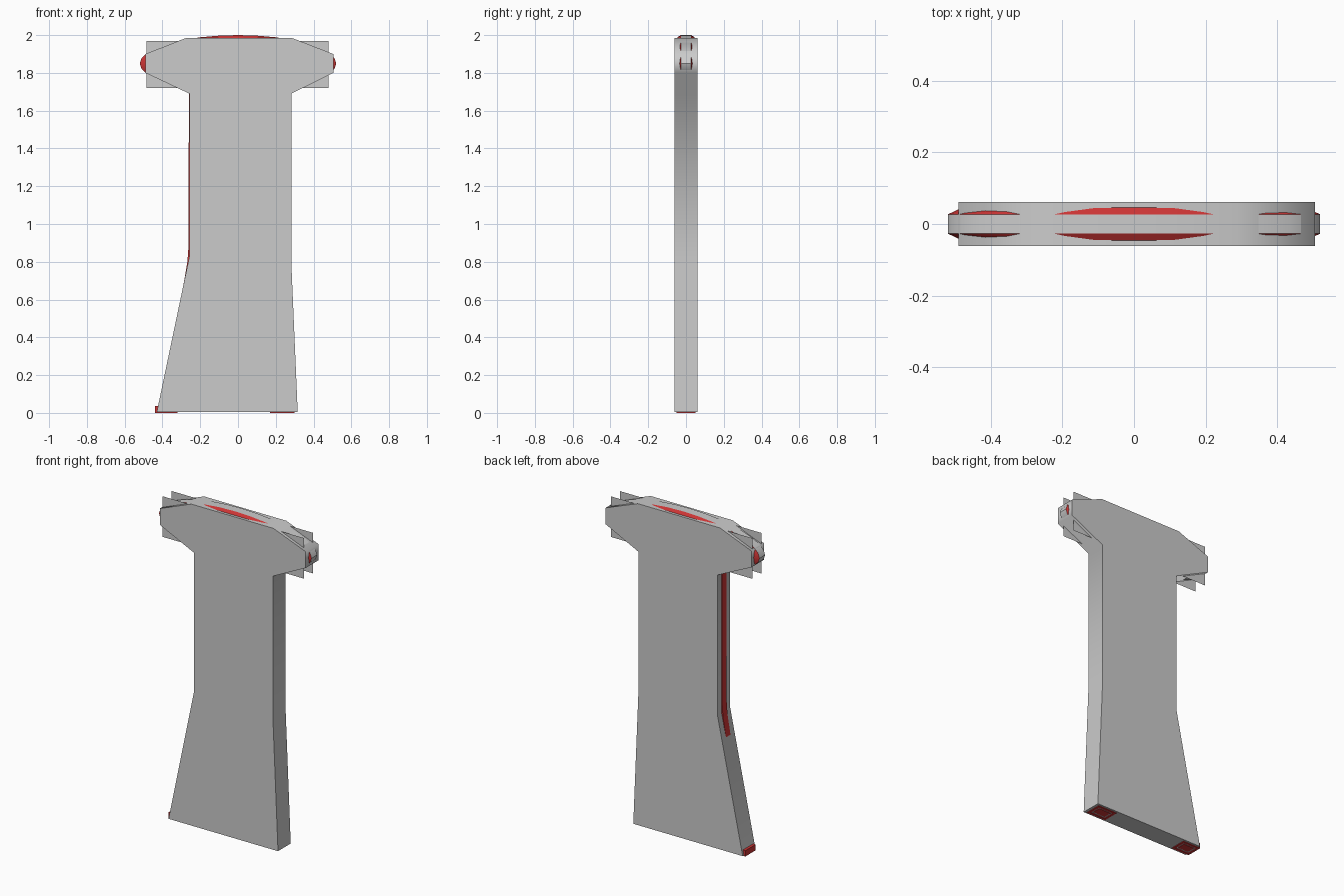
import bpy, bmesh, math

if "Cube" in bpy.data.objects:
    bpy.data.objects.remove(bpy.data.objects["Cube"])

red = bpy.data.materials.new("red")
red.diffuse_color = (0.6, 0.035, 0.035, 1)
red.use_nodes = True
red.node_tree.nodes["Principled BSDF"].inputs["Base Color"].default_value = red.diffuse_color
grey = bpy.data.materials.new("grey")
grey.diffuse_color = (0.8, 0.8, 0.8, 1)
grey.use_nodes = True
grey.node_tree.nodes["Principled BSDF"].inputs["Base Color"].default_value = grey.diffuse_color


def make(name, bm, mats=(), smooth=None):
    bmesh.ops.recalc_face_normals(bm, faces=bm.faces)
    me = bpy.data.meshes.new(name)
    bm.to_mesh(me)
    bm.free()
    ob = bpy.data.objects.new(name, me)
    bpy.context.collection.objects.link(ob)
    for m in mats:
        me.materials.append(m)
    if smooth:
        bpy.ops.object.select_all(action='DESELECT')
        ob.select_set(True)
        bpy.context.view_layer.objects.active = ob
        bpy.ops.object.shade_smooth_by_angle(angle=math.radians(smooth))
    return ob


def loft(rings, closed_ends=True):
    """Join equal-length rings of points into a skin with end caps."""
    bm = bmesh.new()
    vs = [[bm.verts.new(p) for p in r] for r in rings]
    n = len(rings[0])
    for a, b in zip(vs, vs[1:]):
        for i in range(n):
            j = (i + 1) % n
            bm.faces.new((a[i], a[j], b[j], b[i]))
    if closed_ends:
        bm.faces.new(vs[0])
        bm.faces.new(vs[-1])
    return bm


# T-shaped slab
profile = [(-0.43, 0.004), (0.316, 0.004), (0.282, 0.8), (0.282, 1.69),
           (0.505, 1.8), (0.505, 1.9), (0.285, 1.985), (-0.275, 1.985),
           (-0.49, 1.9), (-0.49, 1.8), (-0.257, 1.69), (-0.257, 0.83)]
make("slab", loft([[(x, y, z) for x, z in profile] for y in (-0.062, 0.062)]),
     smooth=75)

# Oval panel set in the head: grey rim, red rounded shoulders
SEG = 32
section = [(0.8, -0.054), (0.93, -0.044), (1, -0.027),
           (1, 0.027), (0.93, 0.044), (0.8, 0.054)]
rings = [[(0.52 * s * math.cos(2 * math.pi * i / SEG), y,
           1.85 + 0.15 * s * math.sin(2 * math.pi * i / SEG))
          for i in range(SEG)] for s, y in section]
bm = loft(rings)
for f in bm.faces:
    f.material_index = 1 if max(abs(v.co.y) for v in f.verts) < 0.03 else 0
make("oval_panel", bm, (red, grey), smooth=30)

# Thin rectangular plates on both sides of the panel
for side, y in (("front", -0.043), ("back", 0.043)):
    bm = bmesh.new()
    bm.faces.new([bm.verts.new((x, y, z)) for x, z in
                  ((-0.485, 1.72), (0.48, 1.72), (0.48, 1.97), (-0.485, 1.97))])
    make(side + "_plate", bm)

# Bent posts inside the slab
for name, path in (
        ("left_post", [(-0.378, 0.02), (-0.246, 0.8), (-0.24, 0.88), (-0.238, 1.75)]),
        ("right_post", [(0.23, 0.02), (0.24, 0.8), (0.24, 0.88), (0.238, 1.75)])):
    rings = [[(x + dx * 0.022, dy * 0.022, z)
              for dx, dy in ((-1, -1), (1, -1), (1, 1), (-1, 1))]
             for x, z in path]
    make(name, loft(rings), (red,))

# Feet with a recessed square ring underneath
for name, x0, x1 in (("left_foot", -0.44, -0.32), ("right_foot", 0.17, 0.30)):
    rings = [[(x0, -0.05, z), (x1, -0.05, z), (x1, 0.05, z), (x0, 0.05, z)]
             for z in (0, 0.036)]
    bm = loft(rings)
    bmesh.ops.recalc_face_normals(bm, faces=bm.faces)
    bottom = min(bm.faces, key=lambda f: f.calc_center_median().z)
    for thick, depth in ((0.02, 0), (0.001, -0.02), (0.012, 0), (0.001, 0.018)):
        bmesh.ops.inset_region(bm, faces=[bottom], thickness=thick, depth=depth)
    make(name, bm, (red,))
